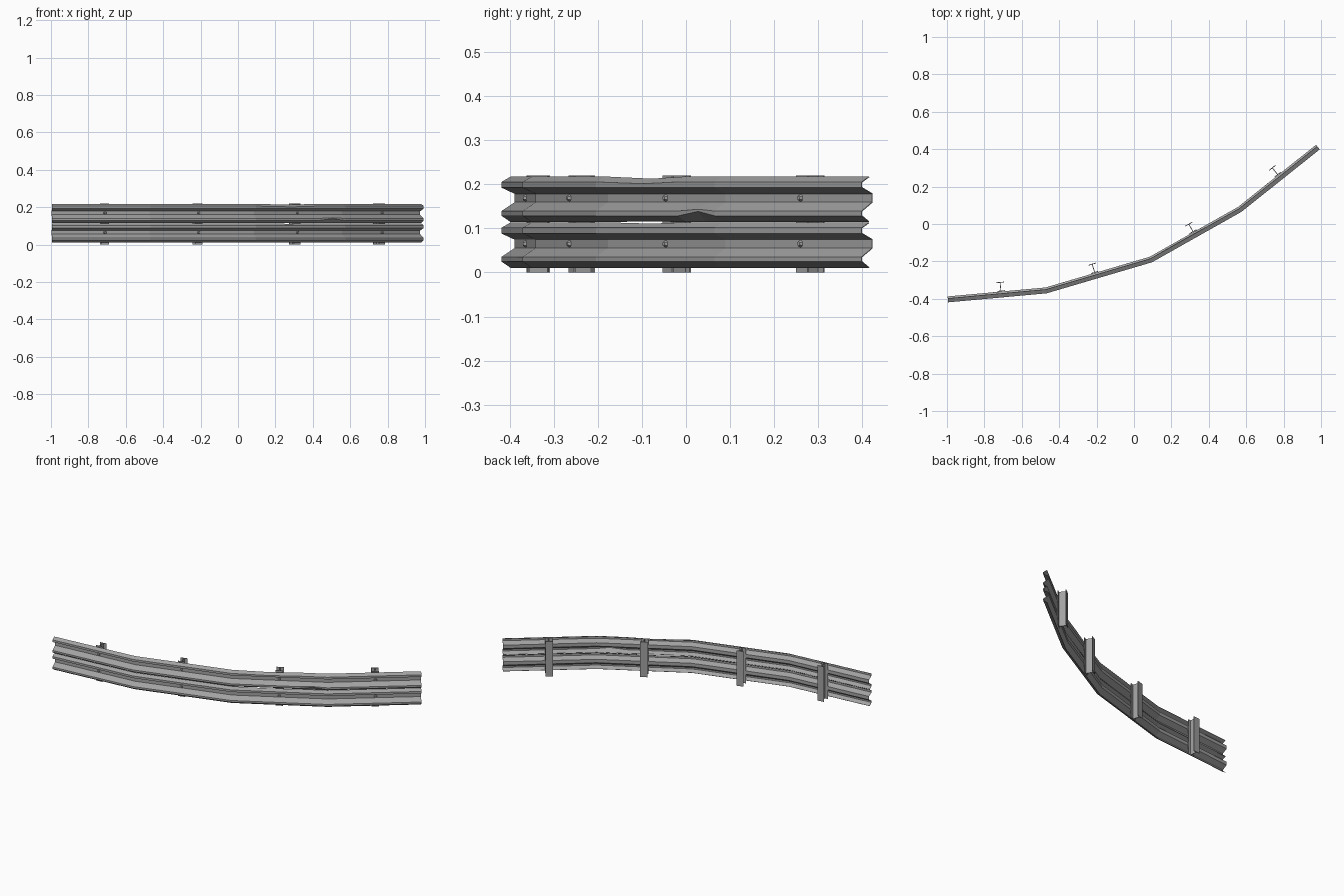
import bpy, bmesh, math
from mathutils import Vector, Matrix

if "Cube" in bpy.data.objects:
    bpy.data.objects.remove(bpy.data.objects["Cube"], do_unlink=True)


def material(name, value):
    m = bpy.data.materials.new(name)
    m.use_nodes = True
    colour = (value, value, value, 1)
    m.diffuse_color = colour
    bsdf = next(n for n in m.node_tree.nodes if n.type == "BSDF_PRINCIPLED")
    bsdf.inputs["Base Color"].default_value = colour
    return m


steel = material("galvanised_grey", 0.36)


def finish(bm, name):
    bmesh.ops.recalc_face_normals(bm, faces=bm.faces)
    mesh = bpy.data.meshes.new(name)
    bm.to_mesh(mesh)
    bm.free()
    mesh.materials.append(steel)
    ob = bpy.data.objects.new(name, mesh)
    bpy.context.collection.objects.link(ob)
    return ob


# Plan path of the rail
path = [Vector(p) for p in ((-0.995, -0.403), (-0.47, -0.355), (0.09, -0.19),
                            (0.565, 0.078), (0.983, 0.411))]


def locate(x):
    """Point on the path and the forward unit normal of its segment."""
    for a, b in zip(path, path[1:]):
        if x <= b.x or b is path[-1]:
            d = (b - a).normalized()
            return a + (b - a) * ((x - a.x) / (b.x - a.x)), Vector((d.y, -d.x))


def stations():
    """Cross-section positions with mitred forward offsets."""
    out = []
    for i, p in enumerate(path):
        n0 = locate(path[max(i, 1)].x - 0.01)[1]
        n1 = locate(path[min(i, len(path) - 2)].x + 0.01)[1]
        out.append((p, (n0 + n1) / (1 + n0.dot(n1))))
    out += [locate(x) for x in (0.28, 0.42, 0.5)]
    return sorted(out, key=lambda s: s[0].x)


# W-shaped section: forward offset and height, bottom to top
HALF = 0.015
section = [(-0.006, 0.0), (HALF, 0.014), (HALF, 0.024), (-HALF, 0.044),
           (-HALF, 0.064), (HALF, 0.078), (HALF, 0.09), (-0.006, 0.102)]


def beam(name, base, dents):
    bm = bmesh.new()
    rings = []
    for p, n in stations():
        ring = []
        for k, (off, z) in enumerate(section):
            dz = dents.get((round(p.x, 2), k), 0)
            q = p + n * off
            ring.append(bm.verts.new((q.x, q.y, base + z + dz)))
        rings.append(ring)
    for r, s in zip(rings, rings[1:]):
        for k in range(len(section) - 1):
            bm.faces.new((r[k], s[k], s[k + 1], r[k + 1]))
    ob = finish(bm, name)
    mod = ob.modifiers.new("Sheet", "SOLIDIFY")
    mod.thickness = 0.002
    mod.offset = 0
    return ob


beam("lower_rail", 0.011, {(0.28, 7): -0.003})
beam("upper_rail", 0.115, {(0.28, 7): -0.005, (0.28, 6): -0.004,
                           (0.5, 1): 0.01, (0.5, 2): 0.004, (0.28, 0): 0.002})


def post(name, x):
    """I-beam with its web pointing away from the rail."""
    p, n = locate(x)
    turn = Matrix.Rotation(math.atan2(n.x, -n.y), 4, "Z")
    w, t = 0.021, 0.002
    near, far = 0.017, 0.067
    half = [(w, near), (w, near + 2 * t), (t, near + 2 * t),
            (t, far - 2 * t), (w, far - 2 * t), (w, far)]
    outline = half + [(-a, b) for a, b in reversed(half)]
    bm = bmesh.new()
    face = bm.faces.new([bm.verts.new((a, b, 0)) for a, b in outline])
    top = bmesh.ops.extrude_face_region(bm, geom=[face])["geom"]
    bmesh.ops.translate(bm, vec=(0, 0, 0.22),
                        verts=[v for v in top if isinstance(v, bmesh.types.BMVert)])
    bm.transform(Matrix.Translation((p.x, p.y, 0)) @ turn)
    finish(bm, name)


def bolt(name, x, z):
    """Low faceted bolt head in the valley of a rail."""
    p, n = locate(x)
    bm = bmesh.new()
    bmesh.ops.create_cone(bm, cap_ends=True, segments=6, radius1=0.009,
                          radius2=0.005, depth=0.008)
    axis = Vector((n.x, n.y, 0))
    c = p - n * (HALF - 0.004)
    bm.transform(Matrix.Translation((c.x, c.y, z)) @ axis.to_track_quat("Z", "Y").to_matrix().to_4x4())
    finish(bm, name)


for i, x in enumerate((-0.71, -0.205, 0.325, 0.78), 1):
    post(f"post_{i}", x)
    bolt(f"lower_bolt_{i}", x, 0.065)
    bolt(f"upper_bolt_{i}", x, 0.169)
